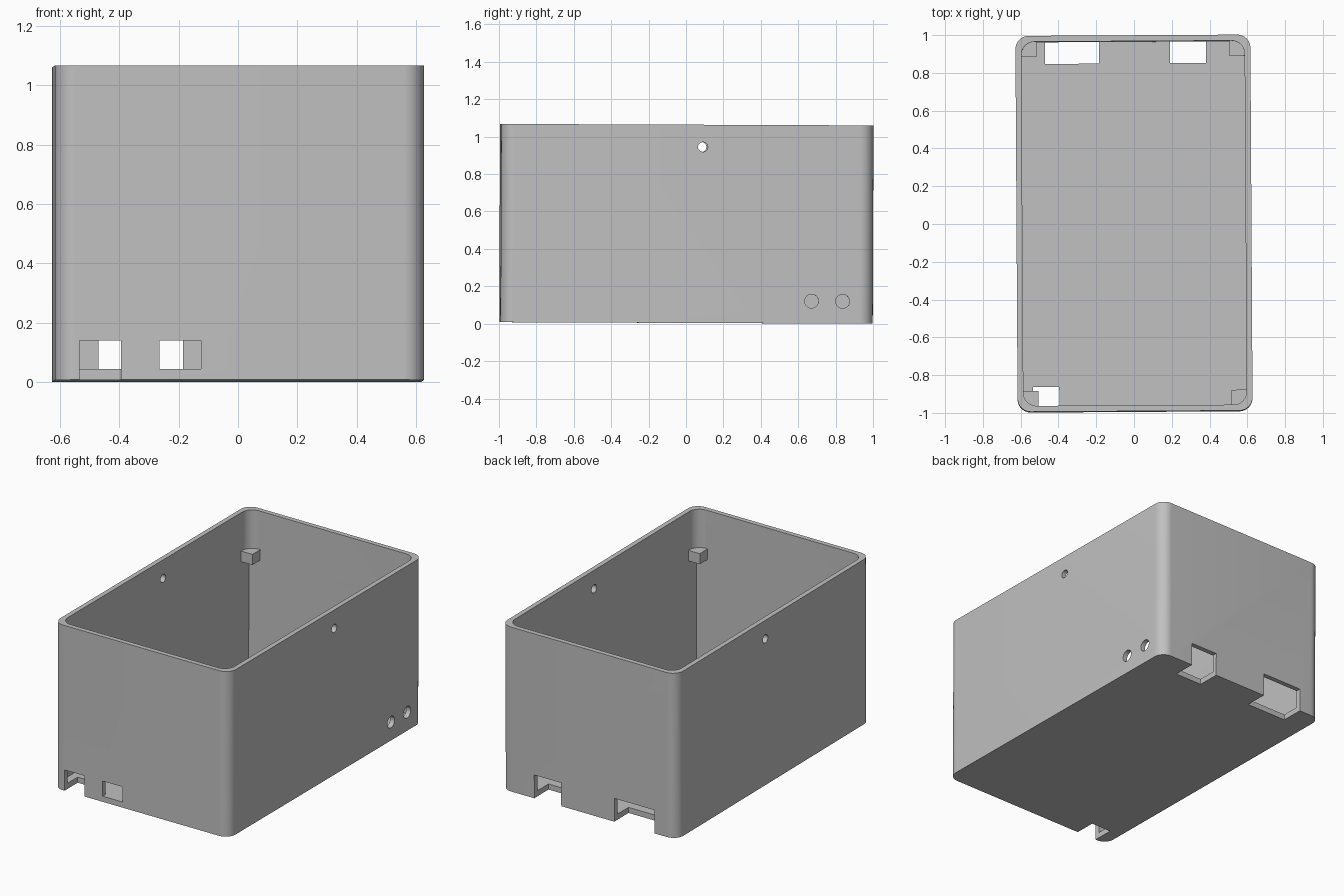
import bpy, bmesh, math

old = bpy.data.objects.get("Cube")
if old:
    bpy.data.objects.remove(old, do_unlink=True)

W, L, H = 1.244, 1.99, 1.06      # outer size
WALL, FLOOR = 0.031, 0.036
IX, IY = W / 2 - WALL, L / 2 - WALL   # inner half sizes

grey = bpy.data.materials.new("plain grey")
grey.use_nodes = True
colour = (0.53, 0.53, 0.53, 1)
grey.diffuse_color = colour
grey.node_tree.nodes["Principled BSDF"].inputs["Base Color"].default_value = colour


def prism(name, outline, z0, z1):
    """Upright solid from a counter-clockwise outline."""
    bm = bmesh.new()
    base = bm.faces.new([bm.verts.new((x, y, z0)) for x, y in outline])
    top = bmesh.ops.extrude_face_region(bm, geom=[base])["geom"]
    moved = [v for v in top if isinstance(v, bmesh.types.BMVert)]
    bmesh.ops.translate(bm, vec=(0, 0, z1 - z0), verts=moved)
    bmesh.ops.recalc_face_normals(bm, faces=bm.faces)
    mesh = bpy.data.meshes.new(name)
    bm.to_mesh(mesh)
    bm.free()
    mesh.materials.append(grey)
    ob = bpy.data.objects.new(name, mesh)
    bpy.context.collection.objects.link(ob)
    return ob


def rect(x0, x1, y0, y1):
    return [(x0, y0), (x1, y0), (x1, y1), (x0, y1)]


def rounded(hx, hy, r, n=12):
    pts = []
    for q, (sx, sy) in enumerate([(1, 1), (-1, 1), (-1, -1), (1, -1)]):
        for i in range(n + 1):
            a = math.pi / 2 * (q + i / n)
            pts.append((sx * (hx - r) + r * math.cos(a),
                        sy * (hy - r) + r * math.sin(a)))
    return pts


def side_hole(r, x, y, z, length):
    """Round cutter along x."""
    bpy.ops.mesh.primitive_cylinder_add(
        vertices=32, radius=r, depth=length, location=(x, y, z),
        rotation=(0, math.pi / 2, 0))
    return bpy.context.object


def cut(body, cutter):
    cutter.hide_render = True
    bpy.context.view_layer.objects.active = body
    mod = body.modifiers.new("cut", "BOOLEAN")
    mod.operation, mod.solver, mod.object = "DIFFERENCE", "EXACT", cutter
    bpy.ops.object.modifier_apply(modifier=mod.name)
    bpy.data.objects.remove(cutter, do_unlink=True)


case = prism("open_case", rounded(W / 2, L / 2, 0.07), 0, H)

# cavity: square corners below the corner blocks, rounded corners above
cut(case, prism("lower_cavity", rect(-IX, IX, -IY, IY), FLOOR, 0.78))
cut(case, prism("upper_cavity", rounded(IX, IY, 0.07), 0.7, H + 0.1))

# port notches through wall and floor, and one front window
cut(case, prism("front_notch", rect(-0.541, -0.401, -1.1, -0.86), -0.1, 0.133))
cut(case, prism("front_window", rect(-0.271, -0.131, -1.1, -0.9), FLOOR, 0.133))
for x0, x1 in [(-0.465, -0.18), (0.196, 0.387)]:
    cut(case, prism("back_notch", rect(x0, x1, 0.85, 1.1), -0.1, 0.15))

# small holes through both side walls, two larger ones on the left wall
cut(case, side_hole(0.026, 0, 0.083, 0.941, 2))
for y in (0.667, 0.833):
    cut(case, side_hole(0.037, W / 2, y, 0.119, 0.2))

# lid support blocks in the four corners
parts = [case]
for sx, side in [(1, "left"), (-1, "right")]:
    for sy, end in [(1, "back"), (-1, "front")]:
        xs = sorted([sx * (IX + 0.003), sx * (IX - 0.08)])
        ys = sorted([sy * (IY + 0.003), sy * (IY - 0.08)])
        parts.append(prism(f"{end}_{side}_corner_block", rect(*xs, *ys), 0.745, 0.813))

# smooth rounded corners, and the case's very slight lean
bpy.ops.object.select_all(action="DESELECT")
for ob in parts:
    ob.select_set(True)
    ob.location.z = 0.004
    ob.rotation_euler = (-0.004, 0, 0.006)
bpy.context.view_layer.objects.active = case
bpy.ops.object.shade_smooth_by_angle(angle=math.radians(30))
